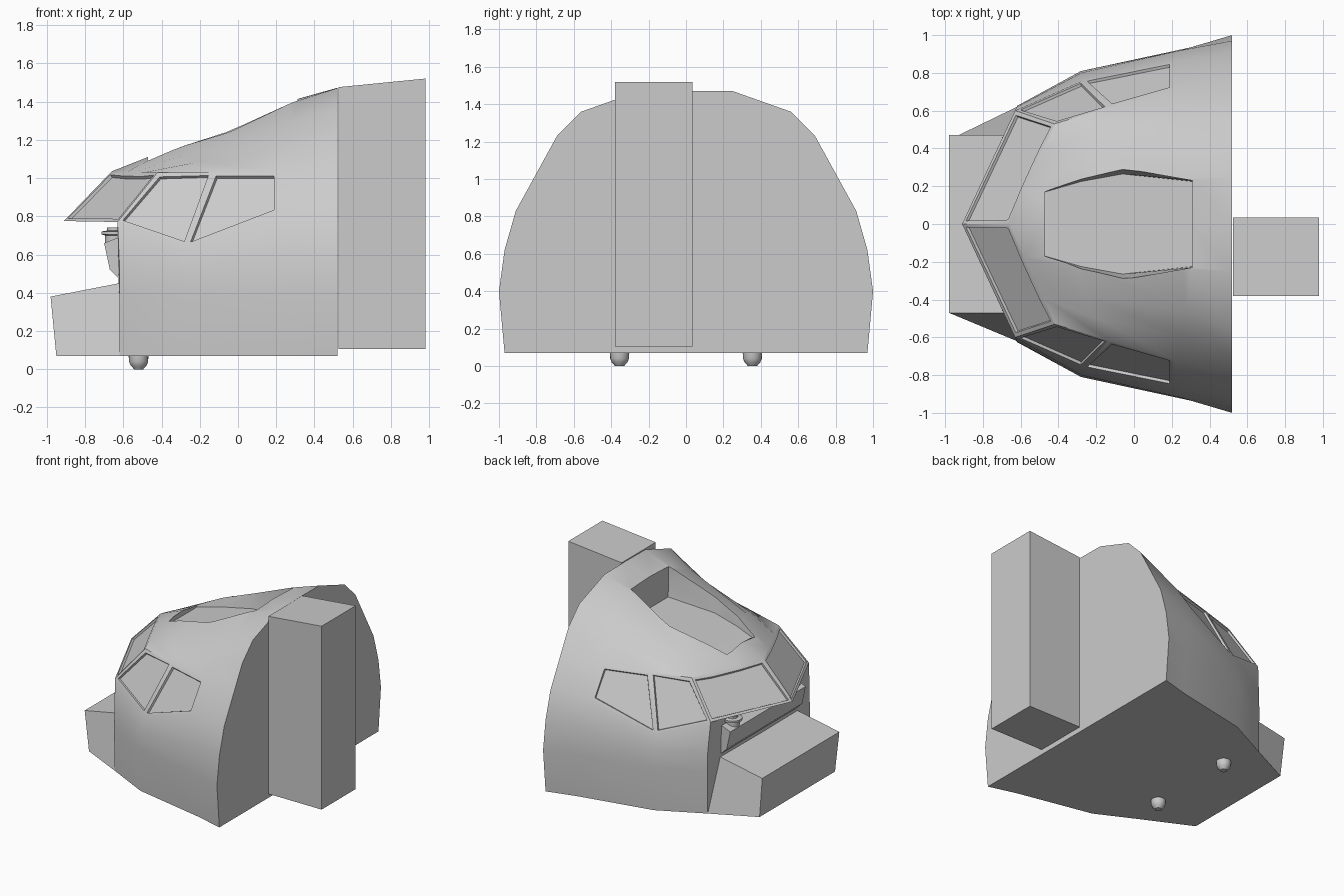
import bpy, bmesh, math

if "Cube" in bpy.data.objects:
    bpy.data.objects.remove(bpy.data.objects["Cube"])

grey = bpy.data.materials.new("light grey")
grey.diffuse_color = (0.6, 0.6, 0.6, 1)
grey.use_nodes = True
grey.node_tree.nodes["Principled BSDF"].inputs["Base Color"].default_value = grey.diffuse_color


def finish(bm, name, angle=28):
    bmesh.ops.recalc_face_normals(bm, faces=bm.faces)
    me = bpy.data.meshes.new(name)
    bm.to_mesh(me)
    bm.free()
    me.materials.append(grey)
    ob = bpy.data.objects.new(name, me)
    bpy.context.collection.objects.link(ob)
    bpy.ops.object.select_all(action='DESELECT')
    ob.select_set(True)
    bpy.context.view_layer.objects.active = ob
    if angle:
        bpy.ops.object.shade_smooth_by_angle(angle=math.radians(angle))
    return ob


def loft(name, rings, angle=None):
    """Closed skin over rings with equal point counts."""
    bm = bmesh.new()
    vs = [[bm.verts.new(p) for p in r] for r in rings]
    n = len(vs[0])
    for a, b in zip(vs, vs[1:]):
        for i in range(n):
            j = (i + 1) % n
            bm.faces.new((a[i], a[j], b[j], b[i]))
    bm.faces.new(vs[0])
    bm.faces.new(vs[-1])
    return finish(bm, name, angle)


# Cabin shell: half sections from floor edge to roof centre, front to back
sections = [
    [(-.62, .62, .07), (-.62, .625, .4), (-.62, .62, .55), (-.63, .6, .77), (-.42, .53, 1.03),
     (-.483, .39, 1.031), (-.53, .29, 1.032), (-.58, .18, 1.033), (-.66, 0, 1.035)],
    [(-.28, .79, .07), (-.28, .81, .4), (-.28, .80, .53), (-.27, .76, .645), (-.13, .62, 1.03),
     (-.2, .5, 1.085), (-.25, .38, 1.135), (-.28, .22, 1.175), (-.28, 0, 1.185)],
    [(.3, .91, .07), (.3, .935, .4), (.25, .92, .62), (.21, .86, .82), (.21, .72, 1.03),
     (.25, .6, 1.16), (.28, .46, 1.3), (.3, .24, 1.4), (.3, 0, 1.41)],
    [(.52, .97, .07), (.52, 1, .4), (.52, .97, .62), (.52, .91, .83), (.52, .8, 1.03),
     (.52, .69, 1.23), (.52, .56, 1.36), (.52, .25, 1.47), (.52, 0, 1.472)],
]
bm = bmesh.new()
cols = []
for s in sections:
    right = [bm.verts.new(p) for p in s]
    left = [bm.verts.new((x, -y, z)) for x, y, z in s[:-1]]
    cols.append(right + left[::-1])
nose = bm.verts.new((-.91, 0, .775))
panes = []
for c, (a, b) in enumerate(zip(cols, cols[1:])):
    for i in range(16):
        f = bm.faces.new((a[i], a[i + 1], b[i + 1], b[i]))
        if c < 2 and i in (3, 12):
            panes.append(f)
front = cols[0]
panes += [bm.faces.new(front[3:9] + [nose]), bm.faces.new(front[8:14] + [nose])]
bm.faces.new((front[3], nose, front[13]))
bm.faces.new(front[:4] + front[13:])
bm.faces.new(cols[-1])
bm.faces.new([c[0] for c in cols] + [c[-1] for c in cols[::-1]])
bmesh.ops.recalc_face_normals(bm, faces=bm.faces)
# Window frames, then sunken panes
bmesh.ops.inset_individual(bm, faces=panes, thickness=.03)
bmesh.ops.inset_individual(bm, faces=panes, thickness=.006, depth=-.015)
shell = finish(bm, "cabin_shell", None)

# Roof recess cut out of the shell: x, lower half width, upper half width, floor height
stations = [(-.47, .17, .18, 1.07), (-.28, .225, .25, 1.10), (-.06, .265, .295, 1.13), (.31, .225, .23, 1.17)]
cutter = loft("recess_cutter", [
    [(x, -lo, z), (x, lo, z), (x, hi, z + .14), (x, hi, 1.7), (x, -hi, 1.7), (x, -hi, z + .14)]
    for x, lo, hi, z in stations])
cutter.hide_render = True
mod = shell.modifiers.new("recess", 'BOOLEAN')
mod.operation = 'DIFFERENCE'
mod.solver = 'EXACT'
mod.object = cutter
bpy.ops.object.select_all(action='DESELECT')
shell.select_set(True)
bpy.context.view_layer.objects.active = shell
bpy.ops.object.modifier_apply(modifier="recess")
bpy.data.objects.remove(cutter)
bpy.ops.object.shade_smooth_by_angle(angle=math.radians(28))

# Nose box, flaring out at its rear lower corners
loft("nose_box", [
    [(-.95, -.46, .07), (-.95, .46, .07), (-.98, .47, .38), (-.98, -.47, .38)],
    [(-.62, -.62, .07), (-.62, .62, .07), (-.62, .47, .45), (-.62, -.47, .45)]])

# Instrument hood under the windscreen
loft("instrument_hood", [
    [(-.6, y, .45), (-.67, y, .52), (-.7, y, .66), (-.6, y, .70)] for y in (-.46, .46)])

# Rear box, with sloping top
loft("rear_box", [
    [(x, -.38, .105), (x, .035, .105), (x, .035, top), (x, -.38, top)]
    for x, top in ((.525, 1.475), (.98, 1.52))])


def lathe(name, x, y, profile, n=20):
    loft(name, [[(x + r * math.cos(2 * math.pi * i / n), y + r * math.sin(2 * math.pi * i / n), z)
                 for i in range(n)] for r, z in profile], 30)


# Feet below the floor and round controls on the hood
for side, y in (("left", -.355), ("right", .355)):
    lathe(side + "_foot", -.52, y, [(.025, 0), (.03, .008), (.042, .02), (.05, .04), (.052, .075)])
    lathe(side + "_control", -.645, y, [(.05, .66), (.05, .70), (.07, .705), (.07, .72), (.04, .725), (.04, .74)])
